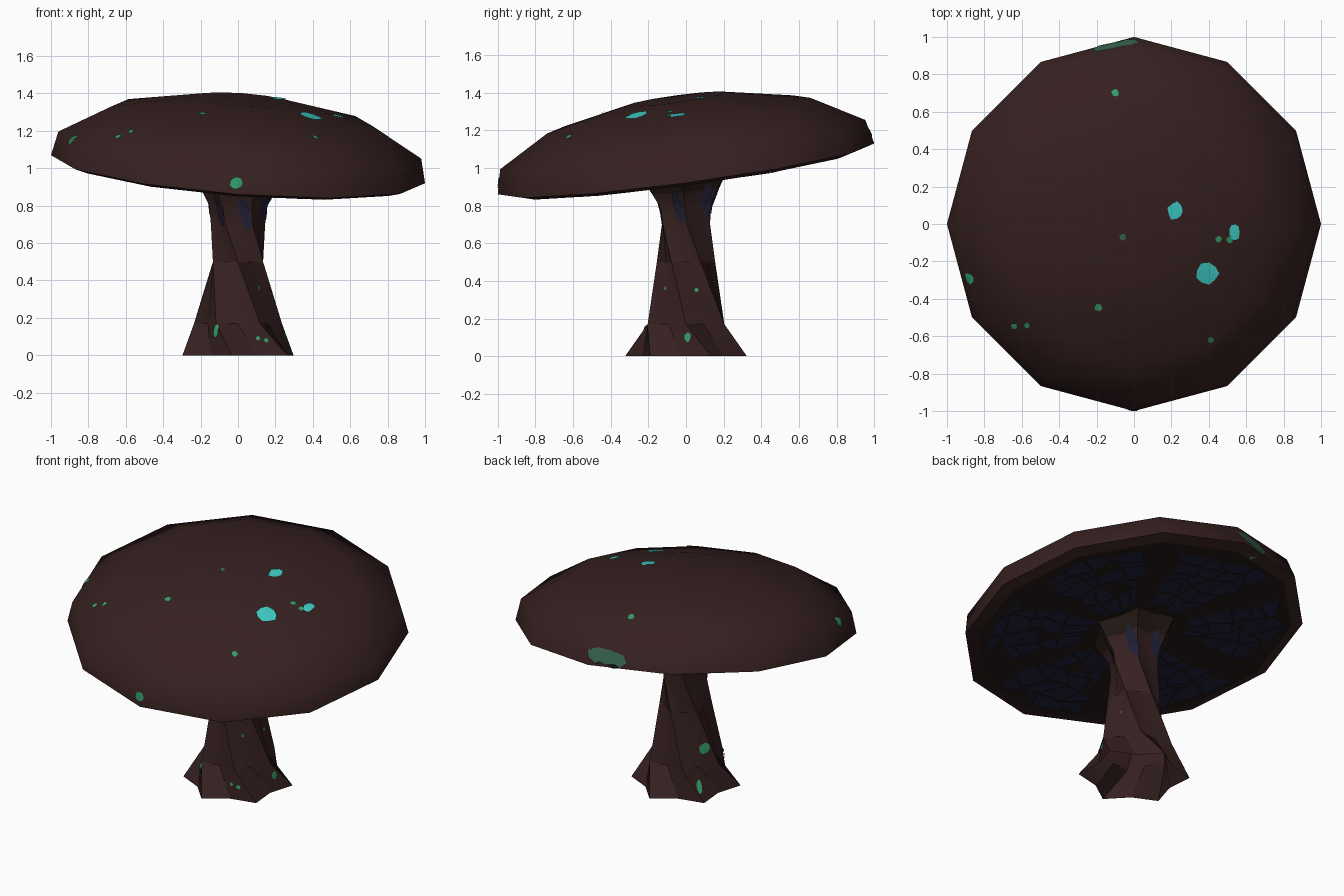
import bpy, bmesh, math, random
from mathutils import Vector
from mathutils.bvhtree import BVHTree

if "Cube" in bpy.data.objects:
    bpy.data.objects.remove(bpy.data.objects["Cube"])

random.seed(4)


def material(name, rgb):
    m = bpy.data.materials.new(name)
    m.diffuse_color = (*rgb, 1)
    m.use_nodes = True
    m.node_tree.nodes["Principled BSDF"].inputs["Base Color"].default_value = m.diffuse_color
    return m


BROWN = material("brown flesh", (0.037, 0.0145, 0.0145))
GILL = material("dark gill", (0.017, 0.009, 0.0075))
NAVY = material("navy gill", (0.0145, 0.0145, 0.039))
TEAL = material("teal glow", (0.048, 0.60, 0.56))
GREEN = material("green moss", (0.032, 0.33, 0.14))
MUTED = material("muted moss", (0.040, 0.125, 0.080))


def finish(bm, name, mat, smooth_angle=None):
    me = bpy.data.meshes.new(name)
    bm.to_mesh(me)
    ob = bpy.data.objects.new(name, me)
    bpy.context.collection.objects.link(ob)
    me.materials.append(mat)
    if smooth_angle:
        bpy.ops.object.select_all(action='DESELECT')
        ob.select_set(True)
        bpy.context.view_layer.objects.active = ob
        bpy.ops.object.shade_smooth_by_angle(angle=math.radians(smooth_angle))
    return ob


def bridge(bm, rings):
    faces = []
    for a, b in zip(rings, rings[1:]):
        n = len(a)
        faces += [bm.faces.new((a[i], a[(i + 1) % n], b[(i + 1) % n], b[i])) for i in range(n)]
    return faces


def cap_point(r, a, h):
    """Point on the tilted cap: radius, angle, height along the cap axis."""
    x, y = r * math.cos(a), r * math.sin(a)
    return Vector((x + 0.074 * h, y - 0.133 * h, 0.995 + 0.99 * h - 0.075 * x + 0.135 * y))


def cap_ring(bm, r, h):
    return [bm.verts.new(cap_point(r, i * math.pi / 6, h)) for i in range(12)]


# Cap: twelve-sided dome with a narrow turned-in lip
bm = bmesh.new()
rings = [cap_ring(bm, r, h) for r, h in
         ((0.93, -0.02), (1.0, 0.0), (0.97, 0.13), (0.70, 0.285), (0.26, 0.375))]
bridge(bm, rings)
bm.faces.new(rings[-1])
bm.normal_update()
cap_tree = BVHTree.FromBMesh(bm)
finish(bm, "cap", BROWN, 60)

# Underside: dark disc, facing down
bm = bmesh.new()
bm.faces.new(cap_ring(bm, 0.93, -0.02)[::-1])
finish(bm, "underside", GILL)

# Gill patches: irregular cells in six wedges with dark gaps between them
bm = bmesh.new()
radii = (0.27, 0.43, 0.55, 0.66, 0.76, 0.85)
WEDGES, COLS = 6, 4
for w in range(WEDGES):
    start = math.radians(3 + 60 * w + 8)
    step = math.radians(44) / COLS
    grid = [[(r + random.uniform(-0.05, 0.05),
              start + c * step + random.uniform(-0.08, 0.08))
             for c in range(COLS + 1)] for r in radii]
    for i in range(len(radii) - 1):
        for c in range(COLS):
            if random.random() < 0.08:
                continue
            pts = [cap_point(r, a, -0.025) for r, a in
                   (grid[i][c], grid[i][c + 1], grid[i + 1][c + 1], grid[i + 1][c])]
            mid = sum(pts, Vector()) / 4
            bm.faces.new([bm.verts.new(mid + (p - mid) * 0.91) for p in pts])
finish(bm, "gill_patches", NAVY)

# Stem: open six-lobed tube, twisting up from flared roots into the gills
bm = bmesh.new()
rings = []
for z, outer, inner, twist in ((0, 0.325, 0.25, 24), (0.17, 0.235, 0.185, 0),
                               (0.50, 0.155, 0.125, -30), (0.70, 0.145, 0.115, -58),
                               (0.80, 0.155, 0.125, -62), (0.88, 0.20, 0.155, -64),
                               (0.98, 0.26, 0.21, -64)):
    ring = []
    lift = max(0, z - 0.7) / 0.28
    for i in range(12):
        a = math.radians(twist + 30 * i)
        r = inner if i % 2 else outer
        x, y = r * math.cos(a), r * math.sin(a)
        ring.append(bm.verts.new((x, y, z + lift * (0.135 * y - 0.075 * x))))
    rings.append(ring)
bridge(bm, rings[:-1])
for f in bridge(bm, rings[-2:]):
    f.material_index = 1          # top flare belongs to the gills
bm.normal_update()
stem_tree = BVHTree.FromBMesh(bm)
stem = finish(bm, "stem", BROWN, 26)
stem.data.materials.append(GILL)


def spot(bm, tree, origin, direction, a, b, lean=0.0):
    """Thin irregular blotch projected onto a surface along a direction."""
    d = Vector(direction).normalized()
    side = d.cross(Vector((0, 0, 1)))
    side = side.normalized() if side.length > 0.05 else Vector((1, 0, 0))
    up = side.cross(d)
    start = Vector(origin) - d * 0.6
    centre = tree.ray_cast(start, d)

    def hit(u, v):
        p, n, _, _ = tree.ray_cast(start + side * (u + lean * v) + up * v, d)
        if not p:
            p, n = centre[:2]
        return bm.verts.new(p + (n if n.dot(d) < 0 else -n) * 0.006)

    wobble = [random.uniform(0.85, 1.1) for _ in range(9)]
    loops = [[hit(a * s * w * math.cos(i * math.tau / 9), b * s * w * math.sin(i * math.tau / 9))
              for i, w in enumerate(wobble)] for s in (0.4, 0.7, 1.0)]
    faces = [bm.faces.new(loops[0])] + bridge(bm, loops)
    for f in faces:
        f.normal_update()
        if f.normal.dot(d) > 0:
            f.normal_flip()


DOWN = (0, 0, -1)

# Glowing teal spots on the cap
bm = bmesh.new()
for x, y, a, b in ((0.39, -0.265, 0.062, 0.06), (0.22, 0.07, 0.043, 0.048), (0.535, -0.045, 0.03, 0.043)):
    spot(bm, cap_tree, (x, y, 1.3), DOWN, a, b)
finish(bm, "cap_teal_spots", TEAL)

# Moss on the cap
bm = bmesh.new()
for x, y, r in ((-0.10, 0.70, 0.02), (0.41, -0.62, 0.017), (-0.19, -0.445, 0.02),
                (0.45, -0.08, 0.017), (0.51, -0.083, 0.018),
                (-0.57, -0.54, 0.016), (-0.64, -0.545, 0.016)):
    spot(bm, cap_tree, (x, y, 1.3), DOWN, r, r)
spot(bm, cap_tree, (-0.01, -1, 0.92), (0, 1, 0), 0.032, 0.033)
spot(bm, cap_tree, (-0.88, -0.29, 1.15), (0.8, 0.27, -0.7), 0.034, 0.034)
finish(bm, "cap_moss", GREEN)

bm = bmesh.new()
spot(bm, cap_tree, (-0.06, -0.07, 1.3), DOWN, 0.018, 0.018)
spot(bm, cap_tree, (-0.10, 0.97, 1.19), (0, -1, -0.4), 0.125, 0.06)
finish(bm, "cap_muted_moss", MUTED)

# Moss on the stem
bm = bmesh.new()
for x, y, z, a, b in ((-0.12, -0.22, 0.13, 0.018, 0.035), (0.10, -0.2, 0.09, 0.01, 0.012),
                      (0.145, -0.2, 0.08, 0.012, 0.012), (0.10, -0.1, 0.36, 0.01, 0.01),
                      (0.18, 0.07, 0.35, 0.01, 0.012), (0.25, 0.01, 0.10, 0.018, 0.025),
                      (-0.175, 0.06, 0.28, 0.03, 0.035), (-0.20, 0.16, 0.08, 0.018, 0.035)):
    spot(bm, stem_tree, (x, y, z), (-x, -y, 0), a, b)
finish(bm, "stem_moss", GREEN)

# Navy streaks where the stem meets the gills
bm = bmesh.new()
for k in range(6):
    a = math.radians(226 + 60 * k)
    x, y = 0.16 * math.cos(a), 0.16 * math.sin(a)
    spot(bm, stem_tree, (x, y, 0.80 + 0.25 * y), (-x, -y, 0), 0.03, 0.09, -0.25)
finish(bm, "stem_navy_streaks", NAVY)
